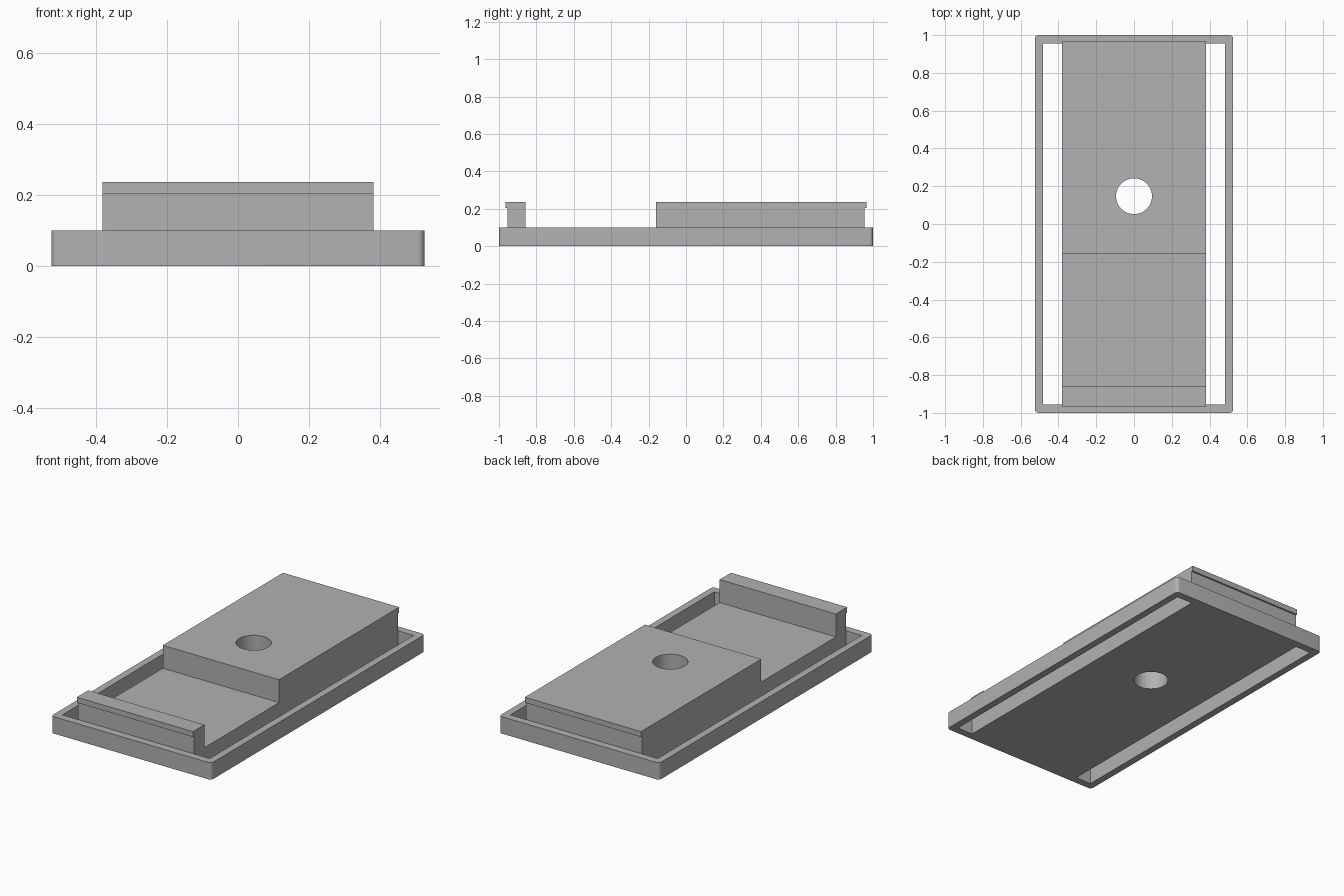
import bpy
import bmesh

cube = bpy.data.objects.get("Cube")
if cube:
    bpy.data.objects.remove(cube, do_unlink=True)

grey = bpy.data.materials.new("plain_grey")
grey.use_nodes = True
colour = (0.445, 0.445, 0.445, 1)
grey.diffuse_color = colour
grey.node_tree.nodes["Principled BSDF"].inputs["Base Color"].default_value = colour

HALF_WIDTH, BASE_TOP, TOP = 0.381, 0.1, 0.236
END, LIP_END, LIP_Z = 0.955, 0.965, 0.204


def make_object(name, bm):
    bmesh.ops.recalc_face_normals(bm, faces=bm.faces)
    mesh = bpy.data.meshes.new(name)
    bm.to_mesh(mesh)
    bm.free()
    mesh.materials.append(grey)
    obj = bpy.data.objects.new(name, mesh)
    bpy.context.collection.objects.link(obj)
    return obj


def box(name, low, high, corner=0):
    bm = bmesh.new()
    bmesh.ops.create_cube(bm, size=1)
    for v in bm.verts:
        v.co = [high[i] if v.co[i] > 0 else low[i] for i in range(3)]
    if corner:
        upright = [e for e in bm.edges
                   if abs(e.verts[0].co.z - e.verts[1].co.z) > 0.01]
        bmesh.ops.bevel(bm, geom=upright, offset=corner, segments=6,
                        profile=0.5, affect='EDGES')
    return make_object(name, bm)


def side_profile(name, points):
    """Extrude a (y, z) outline across the body width."""
    bm = bmesh.new()
    face = bm.faces.new([bm.verts.new((-HALF_WIDTH, y, z)) for y, z in points])
    swept = bmesh.ops.extrude_face_region(bm, geom=[face])["geom"]
    moved = [v for v in swept if isinstance(v, bmesh.types.BMVert)]
    bmesh.ops.translate(bm, verts=moved, vec=(2 * HALF_WIDTH, 0, 0))
    return make_object(name, bm)


def combine(target, other, operation):
    mod = target.modifiers.new(operation.lower(), 'BOOLEAN')
    mod.operation = operation
    mod.solver = 'EXACT'
    mod.object = other
    bpy.context.view_layer.objects.active = target
    bpy.ops.object.modifier_apply(modifier=mod.name)
    bpy.data.objects.remove(other, do_unlink=True)


# Base plate with rounded corners and a long slot on each side
base = box("base_plate", (-0.525, -1, 0), (0.525, 1, BASE_TOP), corner=0.02)
for side in (-1, 1):
    xs = sorted((side * HALF_WIDTH, side * 0.483))
    slot = box("slot_cutter", (xs[0], -END, -0.1), (xs[1], END, 0.3))
    combine(base, slot, 'DIFFERENCE')

# Raised block at the back and bar at the front, each with an end lip
for name, sign, inner in (("back_block", 1, 0.16), ("front_bar", -1, 0.859)):
    start = -inner
    outline = [(start, 0.05), (sign * END, 0.05), (sign * END, LIP_Z),
               (sign * LIP_END, LIP_Z), (sign * LIP_END, TOP), (start, TOP)]
    combine(base, side_profile(name, outline), 'UNION')

# Round hole through the block and base
bm = bmesh.new()
bmesh.ops.create_cone(bm, cap_ends=True, segments=48, radius1=0.095,
                      radius2=0.095, depth=1)
bmesh.ops.translate(bm, verts=bm.verts, vec=(0, 0.147, 0))
combine(base, make_object("hole_cutter", bm), 'DIFFERENCE')

base.name = "slotted_base_with_block"
bpy.ops.object.select_all(action='DESELECT')
base.select_set(True)
bpy.context.view_layer.objects.active = base
bpy.ops.object.shade_smooth_by_angle()
